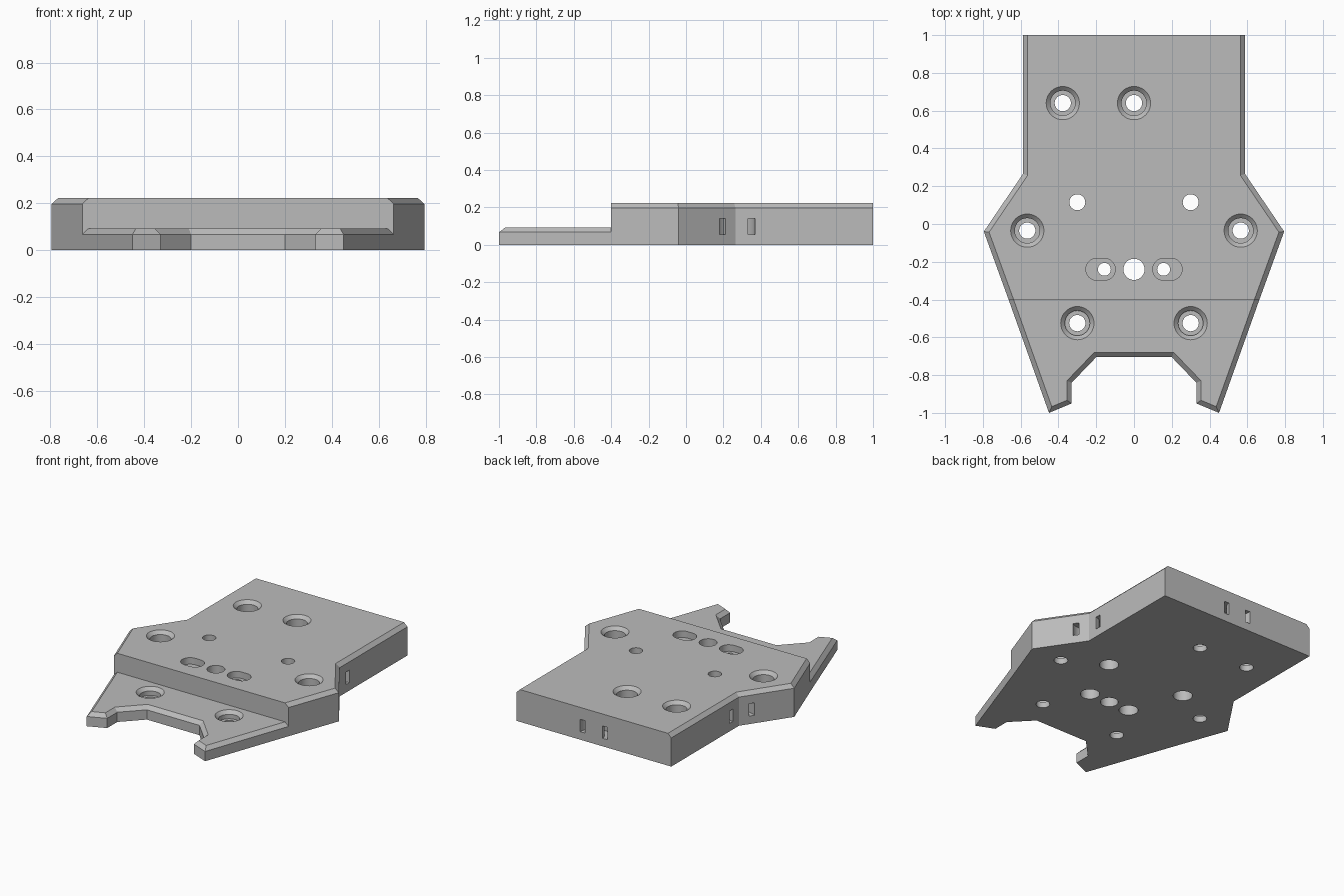
import bpy
import bmesh
from math import cos, sin, pi, tau, radians
from mathutils import Vector

STEP_Y, TOP, LOW, BEVEL = -0.4, 0.222, 0.092, 0.025
BELOW, ABOVE = -0.05, 0.3

if "Cube" in bpy.data.objects:
    bpy.data.objects.remove(bpy.data.objects["Cube"], do_unlink=True)

grey = bpy.data.materials.new("plain_grey")
grey.use_nodes = True
colour = (0.5, 0.5, 0.5, 1)
grey.diffuse_color = colour
grey.node_tree.nodes["Principled BSDF"].inputs["Base Color"].default_value = colour


def inset(points, widths):
    """Move each edge of a counter-clockwise outline inward by its own width."""
    pts = [Vector(p) for p in points]
    normals = []
    for i, p in enumerate(pts):
        d = (pts[(i + 1) % len(pts)] - p).normalized()
        normals.append(Vector((-d.y, d.x)))
    result = []
    for i, p in enumerate(pts):
        a, b, da, db = normals[i - 1], normals[i], widths[i - 1], widths[i]
        det = a.x * b.y - a.y * b.x
        result.append(p + Vector((da * b.y - db * a.y, a.x * db - b.x * da)) / det)
    return result


def loft(bm, rings, closed=False):
    """Skin a stack of vertex rings, capped at the ends or joined in a loop."""
    loops = [[bm.verts.new(co) for co in ring] for ring in rings]
    pairs = list(zip(loops, loops[1:]))
    if closed:
        pairs.append((loops[-1], loops[0]))
    else:
        bm.faces.new(loops[0])
        bm.faces.new(loops[-1])
    for low, high in pairs:
        for i in range(len(low)):
            j = (i + 1) % len(low)
            bm.faces.new((low[i], low[j], high[j], high[i]))


def make_object(name, bm):
    bmesh.ops.recalc_face_normals(bm, faces=bm.faces)
    mesh = bpy.data.meshes.new(name)
    bm.to_mesh(mesh)
    bm.free()
    mesh.materials.append(grey)
    obj = bpy.data.objects.new(name, mesh)
    bpy.context.collection.objects.link(obj)
    return obj


def plate(name, outline, top, square_edges):
    """Slab with a chamfered top rim, except along the square edges."""
    widths = [0 if i in square_edges else BEVEL for i in range(len(outline))]
    bm = bmesh.new()
    layers = [(outline, 0), (outline, top - BEVEL), (inset(outline, widths), top)]
    loft(bm, [[(x, y, z) for x, y in ring] for ring, z in layers])
    return make_object(name, bm)


def revolve(bm, centre, profile, closed=False, steps=40):
    cx, cy = centre
    loft(bm, [[(cx + r * cos(tau * i / steps), cy + r * sin(tau * i / steps), z)
               for i in range(steps)] for r, z in profile], closed)


def combine(target, tool, operation):
    mod = target.modifiers.new(operation.lower(), 'BOOLEAN')
    mod.operation, mod.solver, mod.object = operation, 'EXACT', tool
    bpy.context.view_layer.objects.active = target
    bpy.ops.object.modifier_apply(modifier=mod.name)
    bpy.data.objects.remove(tool, do_unlink=True)


def mirrored(half):
    return half + [(-x, y) for x, y in reversed(half)]


# Thick main body and thin forked front plate
body = plate("mounting_plate", mirrored(
    [(0.664, STEP_Y), (0.795, -0.04), (0.588, 0.265), (0.588, 1)]), TOP, (3, 7))
fork_half = [(0.2, -0.705), (0.33, -0.84), (0.33, -0.95), (0.45, -1), (0.664, STEP_Y)]
fork = plate("front_fork", mirrored(fork_half), LOW, (4,))
combine(body, fork, 'UNION')

# Countersunk screw holes
cutter = bmesh.new()
screws = [(-0.377, 0.64, TOP), (0, 0.64, TOP)]
for side in (-1, 1):
    screws += [(side * 0.565, -0.035, TOP), (side * 0.3, -0.525, LOW)]
for x, y, top in screws:
    revolve(cutter, (x, y), [(0.043, BELOW), (0.043, 0.04), (0.066, 0.04),
                             (0.066, top - 0.022), (0.088, top), (0.088, ABOVE)])

# Centre hole, and side holes widened from below
revolve(cutter, (0, -0.24), [(0.056, BELOW), (0.056, ABOVE)])
for side in (-1, 1):
    for x, y, r in ((0.3, 0.115, 0.042), (0.157, -0.24, 0.034)):
        revolve(cutter, (side * x, y), [(0.06, BELOW), (0.06, 0.13), (r, 0.13), (r, ABOVE)])

# Curved tie channels through the back and the side corners
for centre in ((0, 1), (0.588, 0.265), (-0.588, 0.265)):
    revolve(cutter, centre, [(0.066, 0.055), (0.104, 0.055),
                             (0.104, 0.14), (0.066, 0.14)], closed=True)
combine(body, make_object("hole_cutter", cutter), 'DIFFERENCE')

# Shallow oblong recesses beside the centre hole
cutter = bmesh.new()
for side in (-1, 1):
    outline = []
    for cx, start in ((0.197, -pi / 2), (0.157, pi / 2)):
        for i in range(17):
            a = start + pi * i / 16
            outline.append((side * (cx + 0.058 * cos(a)), -0.24 + 0.058 * sin(a)))
    loft(cutter, [[(x, y, z) for x, y in outline] for z in (TOP - 0.045, ABOVE)])
combine(body, make_object("recess_cutter", cutter), 'DIFFERENCE')

# Smooth the round walls, keep the flat faces crisp
bpy.ops.object.select_all(action='DESELECT')
body.select_set(True)
bpy.context.view_layer.objects.active = body
bpy.ops.object.shade_smooth_by_angle(angle=radians(20))
